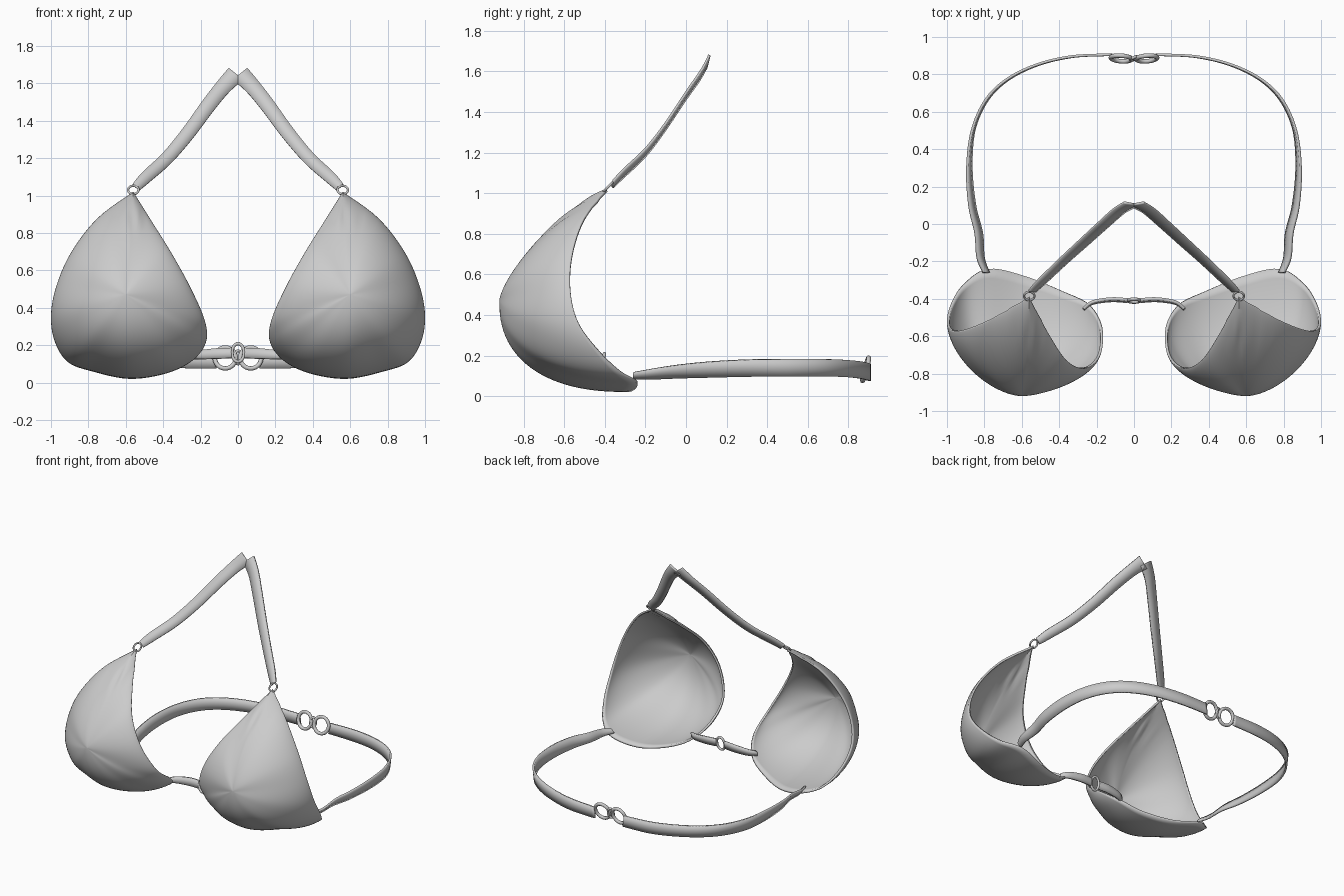
import bpy
import bmesh
import math
from mathutils import Vector

cube = bpy.data.objects.get("Cube")
if cube:
    bpy.data.objects.remove(cube, do_unlink=True)

# One plain fabric colour
fabric = bpy.data.materials.new("light grey fabric")
fabric.use_nodes = True
GREY = (0.6, 0.6, 0.6, 1)
fabric.diffuse_color = GREY
fabric.node_tree.nodes["Principled BSDF"].inputs["Base Color"].default_value = GREY


def smooth_path(points, steps):
    """Sample a smooth open curve through points of any dimension."""
    pts = [points[0]] + list(points) + [points[-1]]
    result = []
    for a, b, c, d in zip(pts, pts[1:], pts[2:], pts[3:]):
        for k in range(steps):
            t = k / steps
            result.append([
                q + t / 2 * (r - p + t * (2 * p - 5 * q + 4 * r - s + t * (3 * (q - r) + s - p)))
                for p, q, r, s in zip(a, b, c, d)])
    result.append(list(points[-1]))
    return result


def build(name, rows, thickness=0, offset=0, mirror=True, closed=False):
    """Skin a grid of points, then thicken and mirror it."""
    bm = bmesh.new()
    grid = [[bm.verts.new(p) for p in row] for row in rows]
    if closed:
        grid = [row + row[:1] for row in grid + grid[:1]]
    for low, high in zip(grid, grid[1:]):
        for i in range(len(low) - 1):
            bm.faces.new((low[i + 1], low[i], high[i], high[i + 1]))
    bmesh.ops.remove_doubles(bm, verts=bm.verts, dist=0.0005)
    if closed:
        bmesh.ops.recalc_face_normals(bm, faces=bm.faces)
    mesh = bpy.data.meshes.new(name)
    bm.to_mesh(mesh)
    bm.free()
    mesh.materials.append(fabric)
    obj = bpy.data.objects.new(name, mesh)
    bpy.context.collection.objects.link(obj)
    if thickness:
        solid = obj.modifiers.new("thickness", 'SOLIDIFY')
        solid.thickness = thickness
        solid.offset = offset
    if mirror:
        obj.modifiers.new("mirror", 'MIRROR').use_mirror_merge = False
    bpy.ops.object.select_all(action='DESELECT')
    obj.select_set(True)
    bpy.context.view_layer.objects.active = obj
    bpy.ops.object.shade_smooth_by_angle(angle=math.radians(40))
    return obj


def ribbon(name, points, start_side, end_side, thickness=0.012):
    """Flat strap; each point is x, y, z, width, and the side vector turns along it."""
    path = smooth_path(points, 8)
    rows = []
    for k, (x, y, z, width) in enumerate(path):
        side = Vector(start_side).lerp(Vector(end_side), min(1, 2 * k / len(path)))
        side = side.normalized() * width / 2
        centre = Vector((x, y, z))
        rows.append([centre + side * f for f in (-1, 0, 1)])
    return build(name, rows, thickness)


def ring(name, centre, u, v, tube, mirror=True):
    """Oval ring whose half axes are the vectors u and v."""
    u, v, centre = Vector(u), Vector(v), Vector(centre)
    normal = u.cross(v).normalized()
    rows = []
    for k in range(40):
        a = math.tau * k / 40
        spoke = u * math.cos(a) + v * math.sin(a)
        rows.append([centre + spoke + spoke.normalized() * tube * math.cos(b)
                     + normal * tube * math.sin(b)
                     for b in (math.tau * j / 10 for j in range(10))])
    return build(name, rows, mirror=mirror, closed=True)


# Cup edge: x, y, z and flatness of the dome along that spoke
cup_edge = [
    (.56, -.39, 1.02, 1.5), (.75, -.50, .88, 1.4), (.89, -.56, .70, 1.3),
    (.97, -.57, .52, 1.3), (1.0, -.53, .36, 1.2), (.98, -.43, .22, 1.1),
    (.91, -.32, .11, 1.0), (.78, -.24, .06, .9), (.58, -.28, .02, .85),
    (.38, -.36, .05, .9), (.24, -.43, .12, 1.0), (.17, -.55, .22, 1.1),
    (.18, -.70, .34, 1.3), (.26, -.77, .52, 1.3), (.36, -.73, .70, 1.4),
    (.46, -.58, .86, 1.5), (.56, -.39, 1.02, 1.5)]
PEAK = Vector((.6, -.92, .47))


def cup_point(edge, s):
    x, y, z, flat = edge
    angle = s * math.pi / 2
    spread = max(0, math.cos(angle)) ** flat
    rise = math.sin(angle) ** flat
    point = Vector((PEAK.x + (x - PEAK.x) * spread,
                    y + (PEAK.y - y) * rise,
                    PEAK.z + (z - PEAK.z) * spread))
    # Gathered folds just below the top corner
    gather = math.exp(-((point.z - .9) / .07) ** 2 - ((point.x - .58) / .08) ** 2)
    point.y += .012 * gather * math.cos((point.x - .57) * 90)
    return point


edge_samples = smooth_path(cup_edge, 6)
RINGS = 28
build("cups", [[cup_point(e, k / RINGS) for e in edge_samples] for k in range(RINGS + 1)],
      thickness=.014, offset=-1)

# Straps
ribbon("neck_straps",
       [(.545, -.36, 1.045, .05), (.49, -.305, 1.10, .065), (.38, -.2, 1.20, .07),
        (.27, -.1, 1.33, .075), (.16, 0, 1.48, .08), (.08, .07, 1.58, .085),
        (.012, .108, 1.65, .1)],
       (.7, .1, .7), (.75, .15, .6))
ribbon("back_band",
       [(.79, -.26, .10, .04), (.82, -.18, .107, .055), (.83, -.05, .12, .07),
        (.865, .1, .13, .08), (.88, .3, .138, .085), (.86, .5, .14, .085),
        (.79, .66, .14, .085), (.68, .77, .137, .085), (.52, .85, .13, .085),
        (.33, .895, .12, .085), (.12, .905, .115, .08)],
       (.7, 0, .7), (.12, 0, 1), thickness=.014)
ribbon("front_bridge",
       [(.27, -.455, .14, .03), (.22, -.42, .147, .045), (.12, -.405, .155, .055),
        (.035, -.41, .158, .055)],
       (0, .2, 1), (0, .2, 1), thickness=.016)

# Connecting rings
ring("strap_rings", (.56, -.385, 1.03), (.028, 0, 0), (0, .022, .022), .006)
ring("back_clasp_rings", (.068, .885, .132), (.056, .004, 0), (0, .015, .056), .012)
ring("front_ring", (0, -.41, .16), (.032, 0, 0), (0, .008, .048), .009, mirror=False)
ring("clasp_link", (0, .885, .135), (.018, .008, 0), (0, .006, .035), .008, mirror=False)
